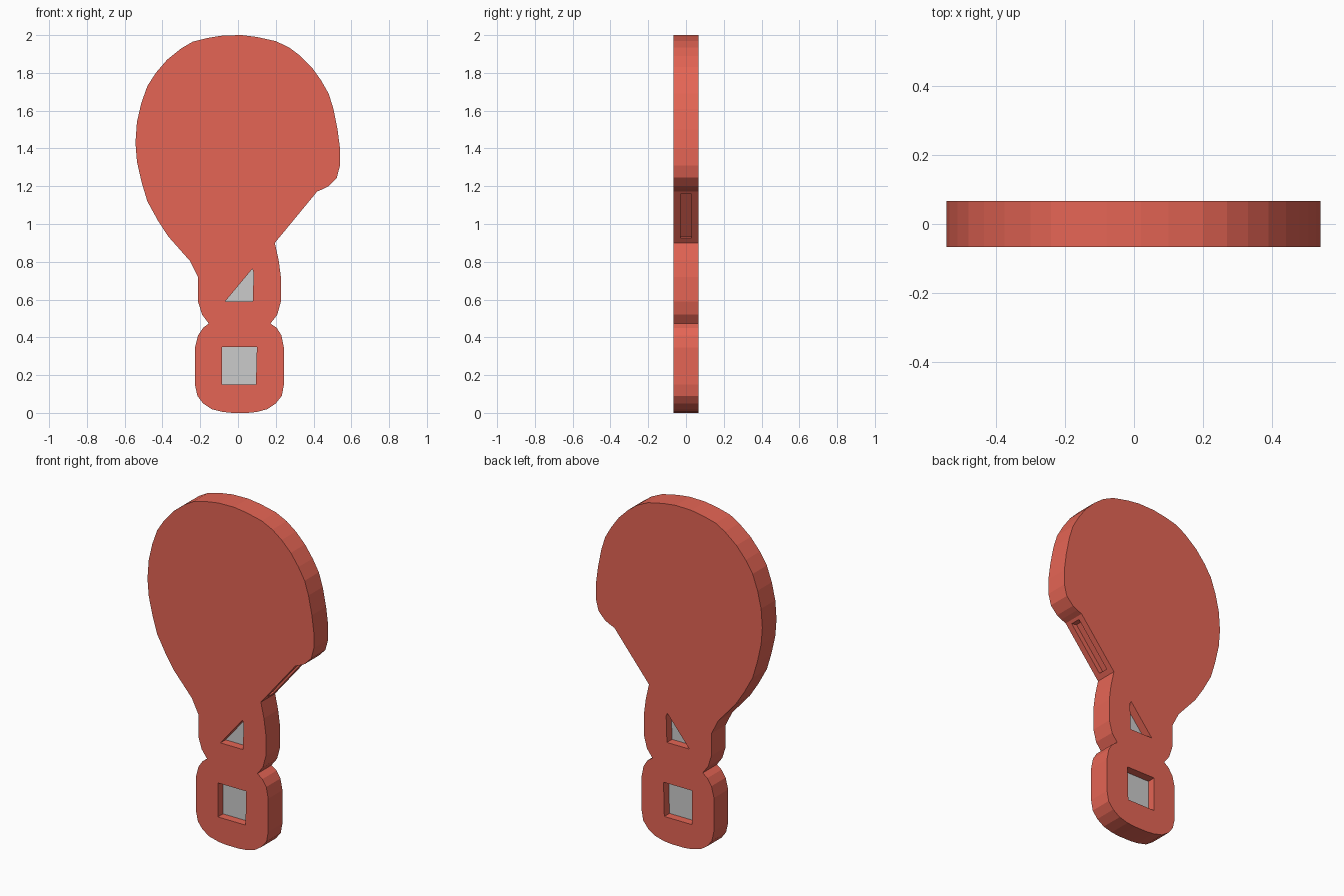
import bpy, bmesh

HALF = 0.066      # half thickness of the plate
CORE = 0.018      # half thickness of the inset panes


def prism(name, outline, half):
    """Extrude an (x, z) outline symmetrically along y."""
    bm = bmesh.new()
    face = bm.faces.new([bm.verts.new((x, -half, z)) for x, z in outline])
    ext = bmesh.ops.extrude_face_region(bm, geom=[face])
    moved = [v for v in ext["geom"] if isinstance(v, bmesh.types.BMVert)]
    bmesh.ops.translate(bm, verts=moved, vec=(0, 2 * half, 0))
    bmesh.ops.recalc_face_normals(bm, faces=bm.faces)
    me = bpy.data.meshes.new(name)
    bm.to_mesh(me)
    bm.free()
    ob = bpy.data.objects.new(name, me)
    bpy.context.collection.objects.link(ob)
    return ob


def cut(target, name, outline, half):
    cutter = prism(name, outline, half)
    cutter.hide_render = True
    cutter.hide_set(True)
    mod = target.modifiers.new(name, 'BOOLEAN')
    mod.operation = 'DIFFERENCE'
    mod.solver = 'EXACT'
    mod.object = cutter


# Silhouette, clockwise from the bottom left
outline = [
    (-0.08, 0.005), (-0.14, 0.02), (-0.185, 0.05), (-0.215, 0.09), (-0.228, 0.15),
    (-0.228, 0.345), (-0.212, 0.41), (-0.185, 0.45), (-0.155, 0.473),
    (-0.19, 0.52), (-0.212, 0.59), (-0.212, 0.72), (-0.255, 0.805), (-0.37, 0.935),
    (-0.425, 1.02), (-0.48, 1.12), (-0.51, 1.22), (-0.535, 1.33), (-0.543, 1.43),
    (-0.535, 1.54), (-0.512, 1.64), (-0.48, 1.73), (-0.435, 1.80), (-0.375, 1.87),
    (-0.30, 1.93), (-0.24, 1.965), (-0.16, 1.985), (-0.08, 1.998), (0.02, 2.0),
    (0.10, 1.99), (0.20, 1.968), (0.27, 1.935), (0.33, 1.89), (0.39, 1.83),
    (0.44, 1.76), (0.48, 1.69), (0.505, 1.61), (0.527, 1.50), (0.54, 1.40),
    (0.54, 1.31), (0.523, 1.245), (0.48, 1.20), (0.45, 1.185), (0.42, 1.173),
    (0.195, 0.90), (0.215, 0.81), (0.227, 0.72), (0.227, 0.59), (0.208, 0.52),
    (0.172, 0.473), (0.205, 0.45), (0.23, 0.41), (0.243, 0.345), (0.243, 0.15),
    (0.232, 0.09), (0.20, 0.05), (0.155, 0.02), (0.10, 0.005), (0.05, 0.0), (-0.03, 0.0),
]
plate = prism("paddle_plate", outline, HALF)
red = bpy.data.materials.new("red")
red.diffuse_color = (0.78, 0.13, 0.09, 1)
plate.data.materials.append(red)

# Windows through the neck and the foot, each with a thin grey pane inside
windows = {
    "square": [(-0.085, 0.15), (0.095, 0.15), (0.10, 0.35), (-0.085, 0.35)],
    "triangle": [(-0.068, 0.59), (0.078, 0.59), (0.083, 0.745), (0.075, 0.762)],
}
for label, pts in windows.items():
    cut(plate, label + "_cutter", pts, 0.2)
    prism(label + "_pane", pts, CORE)

# Slot along the straight diagonal edge
slot = [(0.23, 0.92), (0.43, 1.155), (0.375, 1.165), (0.185, 0.935)]
cut(plate, "slot_cutter", slot, 0.03)
